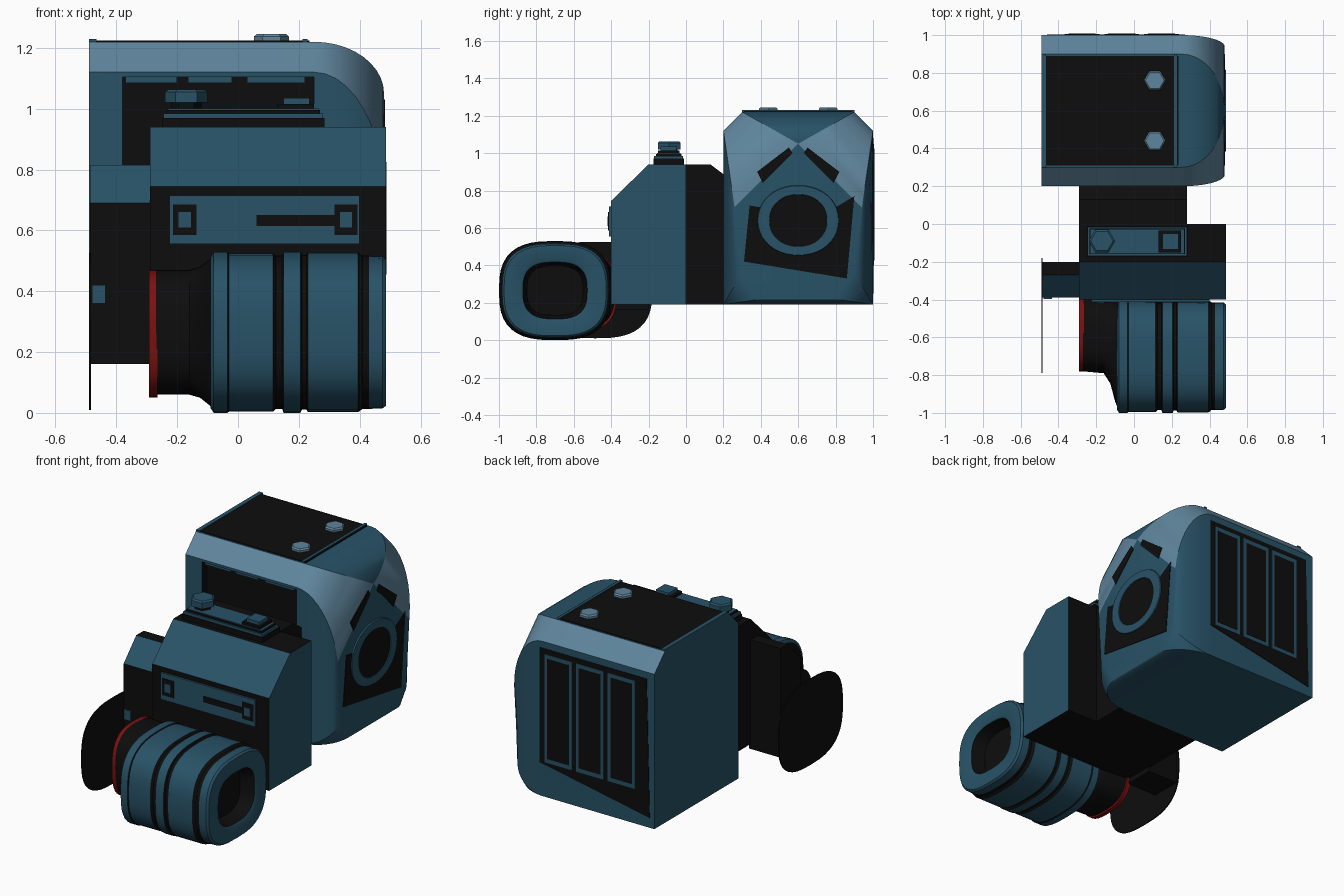
import bpy, bmesh, math
from math import sin, cos, pi

if "Cube" in bpy.data.objects:
    bpy.data.objects.remove(bpy.data.objects["Cube"])

# Palette
MATS = []
def material(name, rgb):
    m = bpy.data.materials.new(name)
    m.diffuse_color = (*rgb, 1)
    m.use_nodes = True
    m.node_tree.nodes["Principled BSDF"].inputs["Base Color"].default_value = m.diffuse_color
    MATS.append(m)
    return len(MATS) - 1

BLUE = material("steel_blue", (0.021, 0.085, 0.135))
LIGHT = material("pale_blue", (0.115, 0.235, 0.335))
BLACK = material("ink_black", (0.004, 0.004, 0.004))
RED = material("dark_red", (0.2, 0.006, 0.006))


def loft(name, rings, rule, smooth=0, closed=False):
    """Skin matching rings; rule(ring, side) gives the colour, ring -1 / -2 are the end caps."""
    bm = bmesh.new()
    vs = [[bm.verts.new(p) for p in r] for r in rings]
    n, k = len(rings[0]), len(rings)
    for i in range(k if closed else k - 1):
        a, b = vs[i], vs[(i + 1) % k]
        for j in range(n):
            f = bm.faces.new((a[j], a[(j + 1) % n], b[(j + 1) % n], b[j]))
            f.material_index = rule(i, j)
    if not closed:
        for cap, r in ((-1, vs[0]), (-2, vs[-1])):
            bm.faces.new(r).material_index = rule(cap, 0)
    bmesh.ops.remove_doubles(bm, verts=bm.verts, dist=1e-4)
    bmesh.ops.recalc_face_normals(bm, faces=bm.faces)
    me = bpy.data.meshes.new(name)
    bm.to_mesh(me)
    bm.free()
    for m in MATS:
        me.materials.append(m)
    ob = bpy.data.objects.new(name, me)
    bpy.context.collection.objects.link(ob)
    if smooth:
        bpy.ops.object.select_all(action='DESELECT')
        ob.select_set(True)
        bpy.context.view_layer.objects.active = ob
        bpy.ops.object.shade_smooth_by_angle(angle=math.radians(smooth))
    return ob


def prism(name, profile, x0, x1, rule):
    """Extrude a (y, z) profile along x."""
    return loft(name, [[(x, y, z) for y, z in profile] for x in (x0, x1)], rule)


def box(name, x0, x1, y0, y1, z0, z1, mat):
    return prism(name, [(y0, z0), (y1, z0), (y1, z1), (y0, z1)], x0, x1, lambda i, j: mat)


def oval(x, cy, cz, ry, rz, power=2.8, n=40):
    """Rounded cross-section standing across x."""
    def s(v):
        return math.copysign(abs(v) ** (2 / power), v)
    return [(x, cy + ry * s(cos(2 * pi * i / n)), cz + rz * s(sin(2 * pi * i / n)))
            for i in range(n)]


def hexagon(name, x, y, z0, z1, r, mat):
    rings = [[(x + q * cos(i * pi / 3), y + q * sin(i * pi / 3), z) for i in range(6)]
             for q, z in ((r, z0), (r, z1 - 0.008), (r * 0.85, z1))]
    return loft(name, rings, lambda i, j: mat)


# Rear housing: chamfered box whose right end rounds down to a five-sided face
def housing_ring(x, c):
    half = [(0.3 * c, 1.05 + 0.17 * c), (0.34 + 0.06 * c, 0.71 + 0.41 * c),
            (0.30 + 0.10 * c, 0.36 - 0.17 * c), (0.2 + 0.2 * c, 0.22 - 0.03 * c)]
    pts = half + [(-y, z) for y, z in reversed(half)]
    return [(x, 0.6 + y, z) for y, z in pts]

steps = [k * pi / 20 for k in range(11)]
rings = [housing_ring(-0.49, 1)] + [housing_ring(0.25 + 0.23 * sin(t), cos(t)) for t in steps]
housing = loft("rear_housing", rings, lambda i, j: LIGHT if i >= 0 and j in (0, 6) else BLUE, 25)

# Front recess of the housing
cutter = box("recess_cutter", -0.38, 0.25, 0.1, 0.25, 0.5, 1.105, BLACK)
cutter.hide_render = True
cutter.hide_set(True)
cut = housing.modifiers.new("recess", 'BOOLEAN')
cut.operation = 'DIFFERENCE'
cut.solver = 'EXACT'
cut.object = cutter
cut.material_mode = 'TRANSFER'
for k, (a, b) in enumerate([(-0.37, -0.2), (-0.165, -0.02), (0.03, 0.22)]):
    box(f"recess_strip_{k}", a, b, 0.215, 0.25, 1.085, 1.105, BLUE)

# Roof panel, edge bars and bolts
box("roof_panel", -0.465, 0.235, 0.31, 0.89, 1.215, 1.225, BLACK)
box("roof_bar_right", 0.212, 0.228, 0.3, 0.9, 1.215, 1.23, BLUE)
box("roof_bar_left", -0.49, -0.465, 0.3, 0.9, 1.215, 1.23, BLUE)
for k, y in enumerate((0.44, 0.76)):
    hexagon(f"roof_bolt_{k}", 0.11, y, 1.215, 1.245, 0.058, LIGHT)

# Rear vents on a dark panel with a slanted lower edge
outline = [(-0.44, 1.08), (0.27, 1.08), (0.27, 0.39), (-0.46, 0.25)]
loft("vent_panel", [[(x, y, z) for x, z in outline] for y in (0.995, 1.003)], lambda i, j: BLACK)
for k, x in enumerate((-0.275, -0.065, 0.145)):
    box(f"vent_frame_{k}", x - 0.092, x + 0.092, 0.999, 1.006, 0.40, 1.05, BLUE)
    box(f"vent_slot_{k}", x - 0.072, x + 0.072, 1.0, 1.008, 0.425, 1.025, BLACK)

# Right end: dark panel, corner strips, oval ring and port
prism("end_panel", [(0.31, 0.42), (0.86, 0.33), (0.9, 0.77), (0.8, 0.71), (0.4, 0.71), (0.34, 0.72)],
      0.477, 0.483, lambda i, j: BLACK)
for k, s in enumerate((-1, 1)):
    prism(f"end_strip_{k}", [(0.6 + s * y, z) for y, z in
          [(0.03, 1.0), (0.19, 0.84), (0.22, 0.9), (0.05, 1.03)]], 0.465, 0.483, lambda i, j: BLACK)
loft("end_ring", [oval(x, 0.6, 0.64, a, b, 2.1) for x, a, b in
     ((0.475, 0.22, 0.19), (0.488, 0.215, 0.185), (0.488, 0.155, 0.14), (0.475, 0.15, 0.135))],
     lambda i, j: BLUE, 30, closed=True)
loft("end_port", [oval(x, 0.6, 0.64, 0.155, 0.14, 2.1) for x in (0.475, 0.484)], lambda i, j: BLACK)

# Neck joining housing and body
prism("neck", [(0, 0.19), (0, 0.94), (0.13, 0.94), (0.21, 0.88), (0.21, 0.19)],
      -0.29, 0.28, lambda i, j: BLACK)

# Main body: blue slope and right side, dark elsewhere
prism("body", [(-0.4, 0.19), (-0.4, 0.745), (-0.2, 0.94), (0, 0.94), (0, 0.19)], -0.29, 0.487,
      lambda i, j: BLUE if i == -2 or (i == 0 and j == 1) else BLACK)

# Front control panel
box("front_panel", -0.225, 0.4, -0.412, -0.395, 0.555, 0.715, BLUE)
for k, x in enumerate((-0.175, 0.355)):
    box(f"panel_socket_{k}", x - 0.038, x + 0.038, -0.416, -0.41, 0.585, 0.685, BLACK)
    box(f"panel_stud_{k}", x - 0.02, x + 0.02, -0.42, -0.41, 0.61, 0.66, BLUE)
box("panel_slot", 0.06, 0.32, -0.416, -0.41, 0.615, 0.65, BLACK)

# Top deck with hexagonal knob and square button
box("deck_base", -0.25, 0.285, -0.175, -0.01, 0.935, 0.97, BLACK)
box("deck_plate", -0.245, 0.28, -0.17, -0.015, 0.97, 0.985, BLUE)
box("deck_trim", -0.235, 0.27, -0.16, -0.025, 0.985, 0.995, BLACK)
box("deck_top", -0.23, 0.265, -0.155, -0.03, 0.995, 1.0, BLUE)
hexagon("knob_stem", -0.17, -0.09, 0.99, 1.03, 0.05, BLACK)
hexagon("knob", -0.17, -0.09, 1.02, 1.063, 0.07, BLUE)
box("button_base", 0.13, 0.25, -0.15, -0.035, 0.995, 1.015, BLACK)
box("button", 0.15, 0.235, -0.135, -0.05, 1.01, 1.035, BLUE)

# Left arm with sloping blue face, small latch and flared side plate
prism("side_arm", [(-0.39, 0.16), (-0.39, 0.69), (-0.27, 0.815), (-0.2, 0.815), (-0.2, 0.16)],
      -0.487, -0.28, lambda i, j: BLUE if i == 0 and j == 1 else BLACK)
box("arm_latch", -0.48, -0.435, -0.398, -0.385, 0.36, 0.42, BLUE)
loft("side_plate", [oval(x, -0.485, 0.268, a, b) for x, a, b in
     ((-0.49, 0.305, 0.258), (-0.484, 0.305, 0.258))], lambda i, j: BLACK, 30)

# Red collar
loft("red_collar", [oval(x, -0.575, 0.26, 0.205, 0.21) for x in (-0.292, -0.265)],
     lambda i, j: BLACK if i == -1 else RED, 30)

# Flared dark throat
loft("throat", [oval(x, cy, 0.265, a, b) for x, cy, a, b in
     ((-0.27, -0.58, 0.20, 0.205), (-0.16, -0.59, 0.20, 0.205), (-0.125, -0.62, 0.225, 0.215),
      (-0.1, -0.67, 0.27, 0.235), (-0.08, -0.7, 0.29, 0.25))], lambda i, j: BLACK, 40)

# Barrel: blue bands split by dark grooves, hollow at the right end
stations = [(-0.09, 0.94, BLUE), (-0.08, 1, BLUE), (-0.035, 1, BLACK), (-0.03, 0.985, BLUE),
            (0.115, 0.985, BLACK), (0.125, 0.95, BLACK), (0.145, 0.95, BLACK), (0.15, 1, BLUE),
            (0.205, 1, BLACK), (0.21, 0.96, BLACK), (0.225, 0.96, BLACK), (0.23, 0.99, BLUE),
            (0.395, 0.99, BLACK), (0.41, 0.95, BLACK), (0.43, 0.95, BLUE), (0.475, 0.945, BLUE),
            (0.487, 0.91, BLUE), (0.487, 0.62, BLUE), (0.48, 0.575, BLACK), (0.4, 0.5, BLACK)]
loft("barrel", [oval(x, -0.7, 0.265, 0.3 * s, 0.265 * s) for x, s, _ in stations],
     lambda i, j: stations[i][2] if i >= 0 else BLACK, 35)
